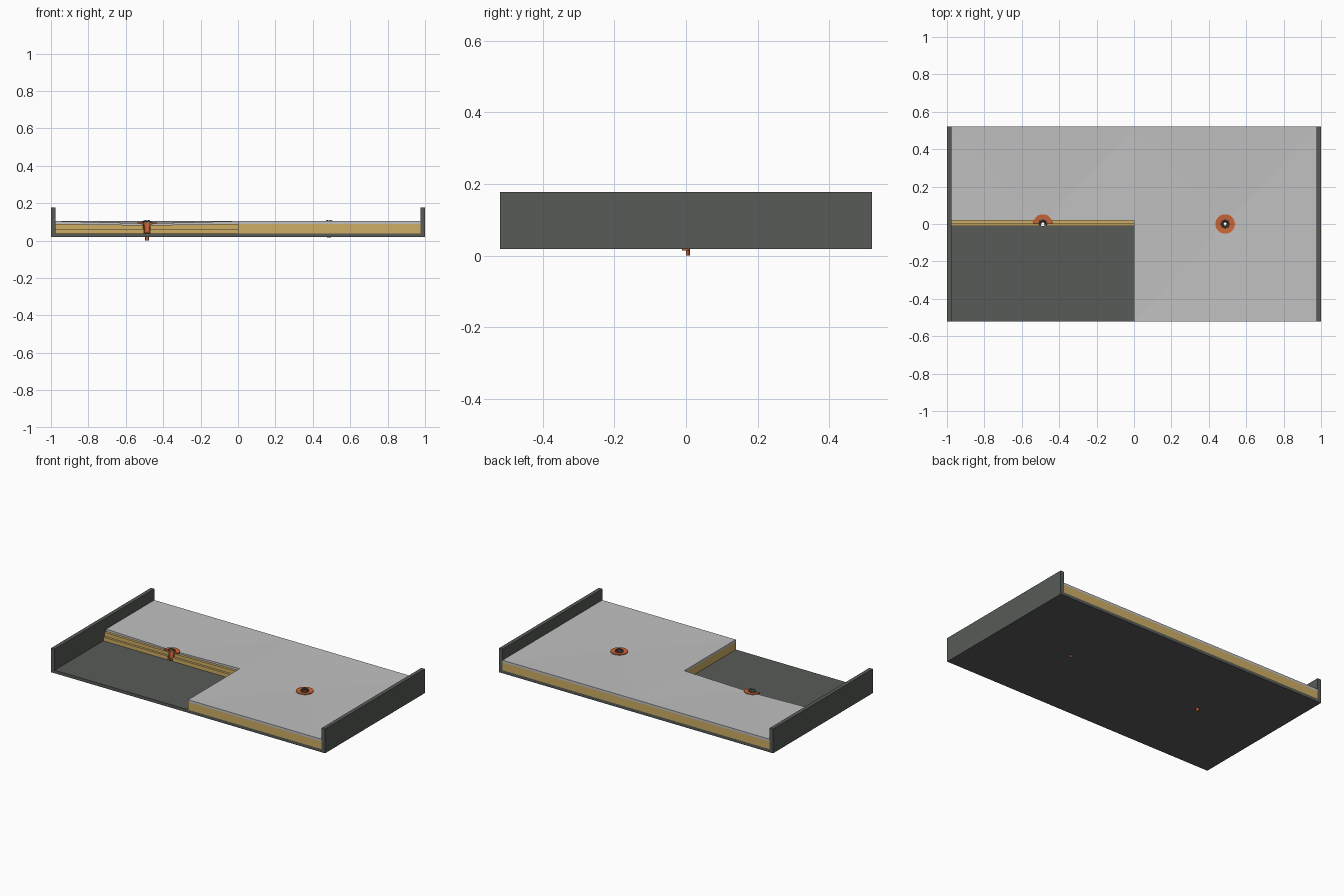
import bpy, bmesh, math
from mathutils import Vector

if "Cube" in bpy.data.objects:
    bpy.data.objects.remove(bpy.data.objects["Cube"])

def material(name, rgb):
    m = bpy.data.materials.new(name)
    m.diffuse_color = (*rgb, 1)
    m.use_nodes = True
    m.node_tree.nodes["Principled BSDF"].inputs["Base Color"].default_value = m.diffuse_color
    return m

DARK = material("dark grey concrete", (0.095, 0.105, 0.095))
GOLD = material("golden insulation", (0.62, 0.42, 0.13))
GREY = material("light grey membrane", (0.53, 0.53, 0.53))
ORANGE = material("orange drain", (0.60, 0.13, 0.035))
METAL = material("strainer grey", (0.16, 0.16, 0.16))

DX, HY, N = 0.4875, 0.52, 32      # drain position, half depth, hole segments


def finish(bm, name, mat):
    bmesh.ops.recalc_face_normals(bm, faces=bm.faces)
    me = bpy.data.meshes.new(name)
    bm.to_mesh(me)
    bm.free()
    me.materials.append(mat)
    ob = bpy.data.objects.new(name, me)
    bpy.context.collection.objects.link(ob)
    return ob


def slab(name, mat, x0, x1, cx, r, bottom, top, cut=None):
    """Slab with a drain hole; bottom/top are (z at hole, z at perimeter)."""
    bm = bmesh.new()
    rings = []
    for zi, zo in (bottom, top):
        inner, outer = [], []
        for i in range(N):
            a = 2 * math.pi * i / N
            c, s = math.cos(a), math.sin(a)
            m = max(abs(c), abs(s))
            ox = (x0 + x1) / 2 + (x1 - x0) / 2 * c / m
            inner.append(bm.verts.new((cx + r * c, r * s, zi)))
            outer.append(bm.verts.new((ox, HY * s / m, zo)))
        rings += [inner, outer]
    bi, bo, ti, to = rings
    for i in range(N):
        j = (i + 1) % N
        for p, q in ((bi, bo), (bo, to), (to, ti), (ti, bi)):
            bm.faces.new((p[i], p[j], q[j], q[i]))
    if cut is not None:            # remove everything in front of the cut
        geom = bm.verts[:] + bm.edges[:] + bm.faces[:]
        bmesh.ops.bisect_plane(bm, geom=geom, plane_co=(0, cut, 0),
                               plane_no=(0, -1, 0), clear_outer=True)
        rim = [e for e in bm.edges if e.is_boundary]
        bmesh.ops.holes_fill(bm, edges=rim, sides=0)
    return finish(bm, name, mat)


def box(name, mat, lo, hi):
    bm = bmesh.new()
    bmesh.ops.create_cube(bm, size=1)
    lo, hi = Vector(lo), Vector(hi)
    for v in bm.verts:
        v.co = (lo + hi) / 2 + Vector([a * b for a, b in zip(v.co, hi - lo)])
    return finish(bm, name, mat)


def revolve(name, mat, cx, profile, half):
    """Turn a closed (r, z) profile around the drain axis, fully or halfway."""
    bm = bmesh.new()
    steps = 16 if half else 32
    cols = []
    for i in range(steps + (1 if half else 0)):
        a = math.pi * i / 16
        cols.append([bm.verts.new((cx + r * math.cos(a), r * math.sin(a), z)) for r, z in profile])
    k = len(profile)
    for i in range(steps):
        p, q = cols[i], cols[(i + 1) % len(cols)]
        for j in range(k):
            n = (j + 1) % k
            bm.faces.new((p[j], q[j], q[n], p[n]))
    if half:
        bm.faces.new(cols[0])
        bm.faces.new(cols[-1])
    return finish(bm, name, mat)


for side, label in ((-1, "left"), (1, "right")):
    half = side < 0
    x0, x1 = sorted((0, side * 0.975))
    e0, e1 = sorted((0, side))
    cx = side * DX
    cuts = (-0.012, 0.002, 0.018) if half else (None,) * 3

    # roof deck and parapet
    slab(label + "_deck", DARK, e0, e1, cx, 0.011, (0.018, 0.018), (0.038, 0.038))
    w0, w1 = sorted((side * 0.975, side))
    box(label + "_parapet", DARK, (w0, -HY, 0.018), (w1, HY, 0.178))

    # insulation boards and sloped membrane, stepped back at the cutaway
    slab(label + "_lower_insulation", GOLD, x0, x1, cx, 0.02,
         (0.038, 0.038), (0.063, 0.063), cuts[0])
    slab(label + "_tapered_insulation", GOLD, x0, x1, cx, 0.021,
         (0.063, 0.063), (0.083, 0.089), cuts[1])
    slab(label + "_membrane", GREY, x0, x1, cx, 0.023,
         (0.083, 0.089), (0.092, 0.104), cuts[2])

    # drain flange, bowl and outlet pipe
    revolve(label + "_drain_flange", ORANGE, cx,
            [(0.020, 0.086), (0.052, 0.090), (0.052, 0.097), (0.020, 0.094)], half)
    end = 0.0 if half else 0.015
    revolve(label + "_drain_pipe", ORANGE, cx,
            [(0.020, 0.090), (0.015, 0.040), (0.0105, 0.037), (0.0105, end),
             (0.008, end), (0.008, 0.040), (0.012, 0.043), (0.017, 0.090)], half)

    # strainer: outer ring, hub ring and ribs
    revolve(label + "_strainer_ring", METAL, cx,
            [(0.020, 0.094), (0.026, 0.094), (0.026, 0.101), (0.020, 0.101)], half)
    revolve(label + "_strainer_hub", METAL, cx,
            [(0.008, 0.106), (0.012, 0.106), (0.012, 0.111), (0.008, 0.111)], half)
    bm = bmesh.new()
    for i in range(5 if half else 8):
        a = math.pi * i / 4
        d, t = Vector((math.cos(a), math.sin(a), 0)), Vector((-math.sin(a), math.cos(a), 0))
        pts = [(r, z, w) for w in (-0.0015, 0.0015)
               for r, z in ((0.010, 0.107), (0.024, 0.097), (0.024, 0.101), (0.010, 0.111))]
        vs = [bm.verts.new(Vector((cx, 0, z)) + d * r + t * w) for r, z, w in pts]
        bm.faces.new(vs[:4])
        bm.faces.new(vs[4:])
        for j in range(4):
            n = (j + 1) % 4
            bm.faces.new((vs[j], vs[n], vs[n + 4], vs[j + 4]))
    finish(bm, label + "_strainer_ribs", METAL)
